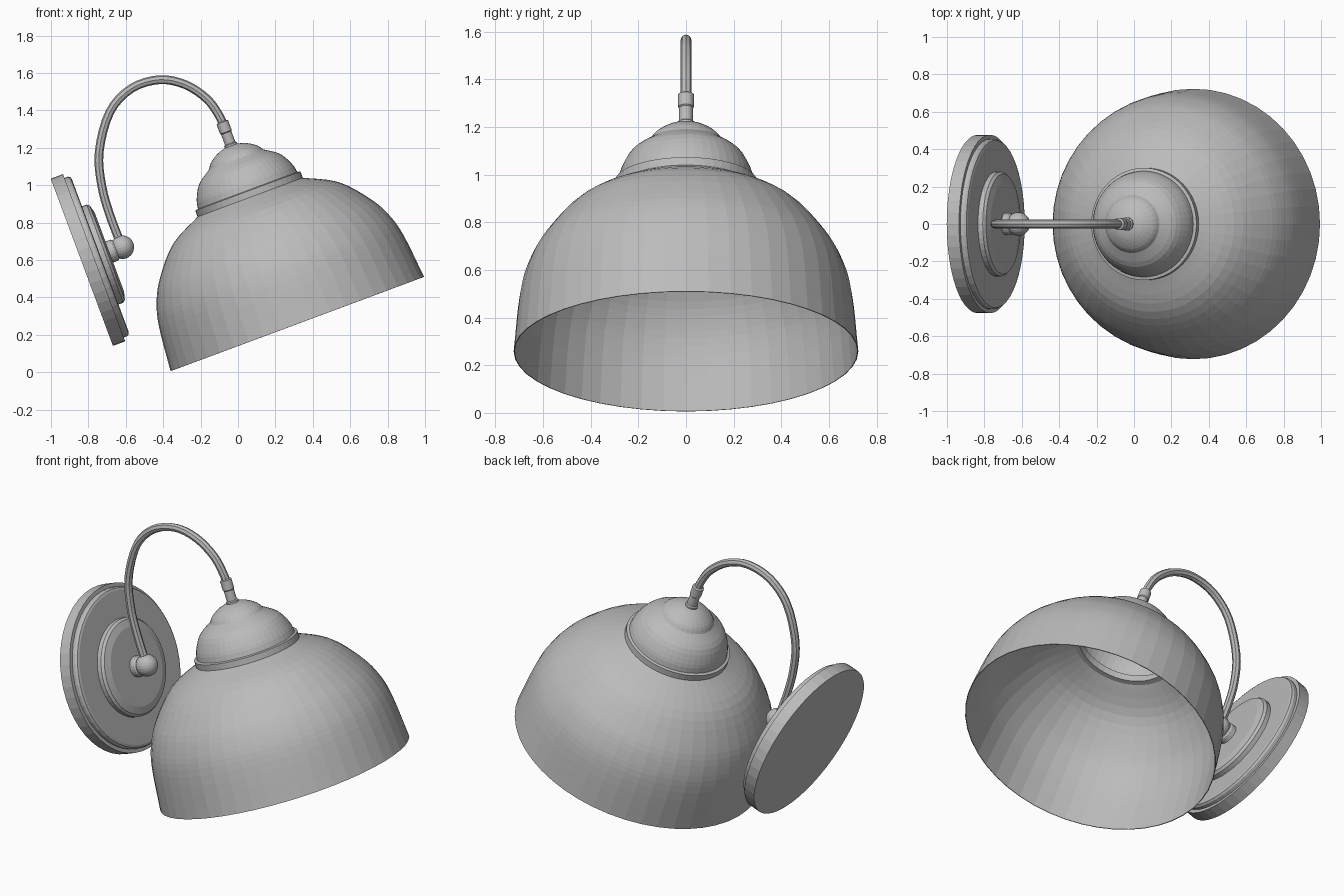
import bpy, bmesh, math
from mathutils import Matrix, Vector

if "Cube" in bpy.data.objects:
    bpy.data.objects.remove(bpy.data.objects["Cube"])

TILT = math.radians(20.4)
SHADE_BASE = Vector((0.317, 0, 0.258))    # centre of the shade opening
PLATE_BACK = Vector((-0.835, 0, 0.588))   # centre of the wall plate's back
SHADE_FRAME = Matrix.Translation(SHADE_BASE) @ Matrix.Rotation(-TILT, 4, "Y")
PLATE_FRAME = Matrix.Translation(PLATE_BACK) @ Matrix.Rotation(math.pi / 2 - TILT, 4, "Y")

metal = bpy.data.materials.new("grey metal")
metal.use_nodes = True
GREY = (0.5, 0.5, 0.5, 1)
metal.diffuse_color = GREY
metal.node_tree.nodes["Principled BSDF"].inputs["Base Color"].default_value = GREY


def smooth_path(points, steps):
    """Catmull-Rom samples through the points."""
    pts = [Vector(p) for p in points]
    pts = [2 * pts[0] - pts[1]] + pts + [2 * pts[-1] - pts[-2]]
    out = []
    for a, b, c, d in zip(pts, pts[1:], pts[2:], pts[3:]):
        for i in range(steps):
            t = i / steps
            out.append(0.5 * (2 * b + (c - a) * t + (2 * a - 5 * b + 4 * c - d) * t**2
                              + (3 * b - a - 3 * c + d) * t**3))
    return out + [pts[-2]]


def add_object(name, bm, frame):
    bmesh.ops.recalc_face_normals(bm, faces=bm.faces)
    mesh = bpy.data.meshes.new(name)
    bm.to_mesh(mesh)
    bm.free()
    mesh.materials.append(metal)
    obj = bpy.data.objects.new(name, mesh)
    obj.matrix_world = frame
    bpy.context.collection.objects.link(obj)
    return obj


def lathe(name, profile, frame, segments=48):
    """Turn (radius, height) points around the local z axis."""
    bm = bmesh.new()
    verts = [bm.verts.new((p[0], 0, p[1])) for p in profile]
    edges = [bm.edges.new(pair) for pair in zip(verts, verts[1:])]
    bmesh.ops.spin(bm, geom=verts + edges, cent=(0, 0, 0), axis=(0, 0, 1),
                   angle=math.tau, steps=segments, use_merge=True)
    bmesh.ops.remove_doubles(bm, verts=bm.verts, dist=0.0002)
    return add_object(name, bm, frame)


# Bell shade, open at the bottom and at the neck
shade = lathe("shade", smooth_path(
    [(0.723, 0), (0.699, 0.24), (0.665, 0.37), (0.602, 0.487),
     (0.47, 0.635), (0.28, 0.732)], 4), SHADE_FRAME)
thickness = shade.modifiers.new("thin wall", "SOLIDIFY")
thickness.thickness = 0.004

# Neck collar, holder cup and its small cap
lathe("collar", [(0.27, 0.718), (0.3, 0.718), (0.3, 0.758), (0.284, 0.762), (0.27, 0.762),
                 (0.27, 0.718)], SHADE_FRAME)
lathe("holder_cup", smooth_path(
    [(0.284, 0.76), (0.272, 0.812), (0.23, 0.885), (0.155, 0.938)], 3), SHADE_FRAME)
lathe("holder_cap", smooth_path(
    [(0.158, 0.932), (0.134, 0.967), (0.085, 1.0), (0.035, 1.016), (0, 1.018)], 3), SHADE_FRAME, 32)

# Sleeve joining the cap to the arm
lathe("sleeve", [(0, 1.01), (0.036, 1.01), (0.036, 1.025), (0.029, 1.03), (0.029, 1.09),
                 (0.033, 1.095), (0.033, 1.15), (0.022, 1.155), (0, 1.155)], SHADE_FRAME, 20)

# Gooseneck arm
curve = bpy.data.curves.new("arm", "CURVE")
curve.dimensions = "3D"
curve.bevel_depth = 0.0235
curve.bevel_resolution = 2
curve.use_fill_caps = True
path = smooth_path([(-0.07, 0, 1.3), (-0.1, 0, 1.37), (-0.165, 0, 1.46), (-0.28, 0, 1.537),
                    (-0.42, 0, 1.564), (-0.57, 0, 1.517), (-0.685, 0, 1.392), (-0.742, 0, 1.18),
                    (-0.729, 0, 1.0), (-0.685, 0, 0.84), (-0.62, 0, 0.67)], 4)
spline = curve.splines.new("POLY")
spline.points.add(len(path) - 1)
for point, co in zip(spline.points, path):
    point.co = (*co, 1)
for poly_spline in curve.splines:
    poly_spline.use_smooth = False
curve.materials.append(metal)
arm = bpy.data.objects.new("arm", curve)
bpy.context.collection.objects.link(arm)

# Stepped wall plate
lathe("wall_plate", [(0, 0), (0.477, 0), (0.477, 0.07), (0.455, 0.07), (0.455, 0.09),
                     (0.448, 0.101), (0.435, 0.105), (0, 0.105)], PLATE_FRAME)
lathe("plate_boss", [(0, 0.1), (0.28, 0.1), (0.28, 0.132), (0.268, 0.146), (0.225, 0.157),
                     (0, 0.157)], PLATE_FRAME)
lathe("arm_mount", [(0, 0.15), (0.06, 0.15), (0.06, 0.185), (0.053, 0.195), (0, 0.195)],
      PLATE_FRAME, 24)

# Ball joint at the foot of the arm
ball = bmesh.new()
bmesh.ops.create_uvsphere(ball, u_segments=24, v_segments=14, radius=0.063)
add_object("ball_joint", ball, PLATE_FRAME @ Matrix.Translation((0, 0, 0.231)))
